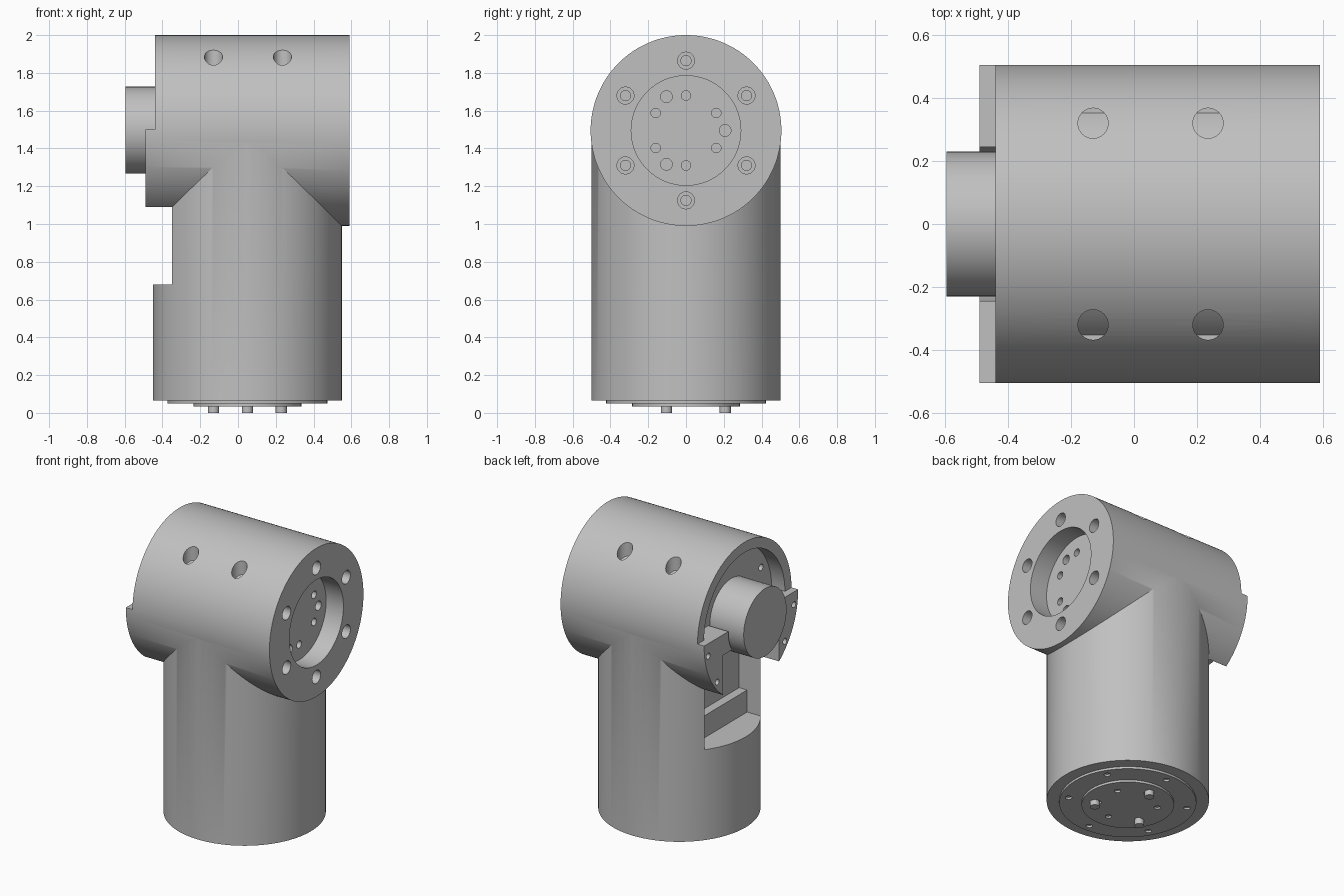
import bpy, bmesh
from math import radians, cos, sin
from mathutils import Matrix, Vector

cube = bpy.data.objects.get("Cube")
if cube:
    bpy.data.objects.remove(cube, do_unlink=True)

grey = bpy.data.materials.new("light_grey_metal")
grey.use_nodes = True
COLOUR = (0.53, 0.53, 0.53, 1)
grey.diffuse_color = COLOUR
grey.node_tree.nodes["Principled BSDF"].inputs["Base Color"].default_value = COLOUR

POST_X = 0.05      # vertical housing axis
HEAD_Z = 1.495     # horizontal housing axis


def make(name, bm):
    mesh = bpy.data.meshes.new(name)
    bmesh.ops.recalc_face_normals(bm, faces=bm.faces)
    bm.to_mesh(mesh)
    bm.free()
    mesh.materials.append(grey)
    obj = bpy.data.objects.new(name, mesh)
    bpy.context.collection.objects.link(obj)
    return obj


def rods(name, axis, spots, radius, start, end, segments=24):
    """Cylinders along axis; each spot is the pair of remaining coordinates."""
    bm = bmesh.new()
    mid = (start + end) / 2
    for a, b in spots:
        if axis == 'X':
            matrix = Matrix.Translation((mid, a, b)) @ Matrix.Rotation(radians(90), 4, 'Y')
        else:
            matrix = Matrix.Translation((a, b, mid))
        bmesh.ops.create_cone(bm, cap_ends=True, segments=segments, radius1=radius,
                              radius2=radius, depth=end - start, matrix=matrix)
    return make(name, bm)


def box(name, low, high):
    bm = bmesh.new()
    low, high = Vector(low), Vector(high)
    bmesh.ops.create_cube(bm, size=1, matrix=Matrix.Translation((low + high) / 2)
                          @ Matrix.Diagonal((*(high - low), 1)))
    return make(name, bm)


def ring(centre, radius, angles):
    return [(centre[0] + radius * cos(radians(t)), centre[1] + radius * sin(radians(t)))
            for t in angles]


def combine(target, tool, operation='DIFFERENCE'):
    tool.hide_render = True
    mod = target.modifiers.new("combine", 'BOOLEAN')
    mod.operation = operation
    mod.solver = 'EXACT'
    mod.object = tool
    bpy.context.view_layer.update()
    graph = bpy.context.evaluated_depsgraph_get()
    mesh = bpy.data.meshes.new_from_object(target.evaluated_get(graph))
    target.modifiers.clear()
    target.data = mesh
    bpy.data.objects.remove(tool, do_unlink=True)


HEAD = (0, HEAD_Z)
POST = (POST_X, 0)
SIX = range(30, 390, 60)
THREE = (0, 120, 240)

# Two crossing cylindrical housings
body = rods("joint_housing", 'Z', [POST], 0.5, 0.065, 1.5, 128)
combine(body, rods("head", 'X', [HEAD], 0.505, -0.49, 0.59, 128), 'UNION')

# Lower lip at the shaft end, with the upper half recessed
combine(body, box("lip_cut", (-0.7, -0.7, 1.5), (-0.44, 0.7, 2.2)))
recess = rods("shaft_recess", 'X', [HEAD], 0.435, -0.7, -0.34, 96)
combine(recess, box("recess_trim", (-0.9, -0.7, 0.8), (0, 0.7, 1.5)))
combine(body, recess)
combine(body, rods("shaft_clearance", 'X', [HEAD], 0.245, -0.7, -0.34, 64))

# Service slot down the post, with an inner ledge
combine(body, box("slot_upper", (-0.7, -0.3, 0.83), (-0.19, 0.3, 1.36)))
combine(body, box("slot_lower", (-0.7, -0.3, 0.68), (-0.25, 0.3, 0.9)))

# Output face: round pocket and counterbored bolt holes
combine(body, rods("pocket", 'X', [HEAD], 0.29, 0.46, 0.7, 96))
bolts = ring(HEAD, 0.37, SIX)
combine(body, rods("counterbores", 'X', bolts, 0.045, 0.53, 0.7))
combine(body, rods("bolt_bores", 'X', bolts, 0.027, 0.46, 0.56))
combine(body, rods("pocket_holes", 'X', ring(HEAD, 0.185, SIX), 0.025, 0.41, 0.5))
combine(body, rods("dowel_holes", 'X', ring(HEAD, 0.207, THREE), 0.031, 0.41, 0.5))

# Shaft end holes, in the recess floor and on the lip
combine(body, rods("recess_holes", 'X', ring(HEAD, 0.37, (30, 90, 150)), 0.022, -0.6, -0.29))
combine(body, rods("lip_holes", 'X', ring(HEAD, 0.467, (-10, -39, 190, 219)), 0.02, -0.6, -0.42))

# Vertical access holes through the head shell
access = [(x, y) for x in (-0.13, 0.235) for y in (-0.32, 0.32)]
combine(body, rods("access_drill", 'Z', access, 0.048, 1.74, 2.2, 32))

# Core visible at the bottom of the access holes
core = rods("inner_core", 'X', [HEAD], 0.43, -0.18, 0.4, 96)

# Output shaft
shaft = rods("output_shaft", 'X', [(0, 1.497)], 0.23, -0.595, -0.3, 96)

# Stepped base flange with holes and locating pins
flange = rods("base_flange", 'Z', [POST], 0.4225, 0.05, 0.08, 96)
combine(flange, rods("flange_holes", 'Z', ring(POST, 0.37, SIX), 0.02, 0.0, 0.064))
hub = rods("base_hub", 'Z', [POST], 0.285, 0.035, 0.06, 96)
combine(hub, rods("hub_holes", 'Z', ring(POST, 0.185, SIX), 0.02, 0.0, 0.048))
pins = rods("locating_pins", 'Z', ring(POST, 0.207, (90, 210, 330)), 0.03, 0.0, 0.05)

# Smooth curved walls, keeping machined edges sharp
for obj in (body, core, shaft, flange, hub, pins):
    bpy.ops.object.select_all(action='DESELECT')
    obj.select_set(True)
    bpy.context.view_layer.objects.active = obj
    bpy.ops.object.shade_smooth_by_angle(angle=radians(30))
